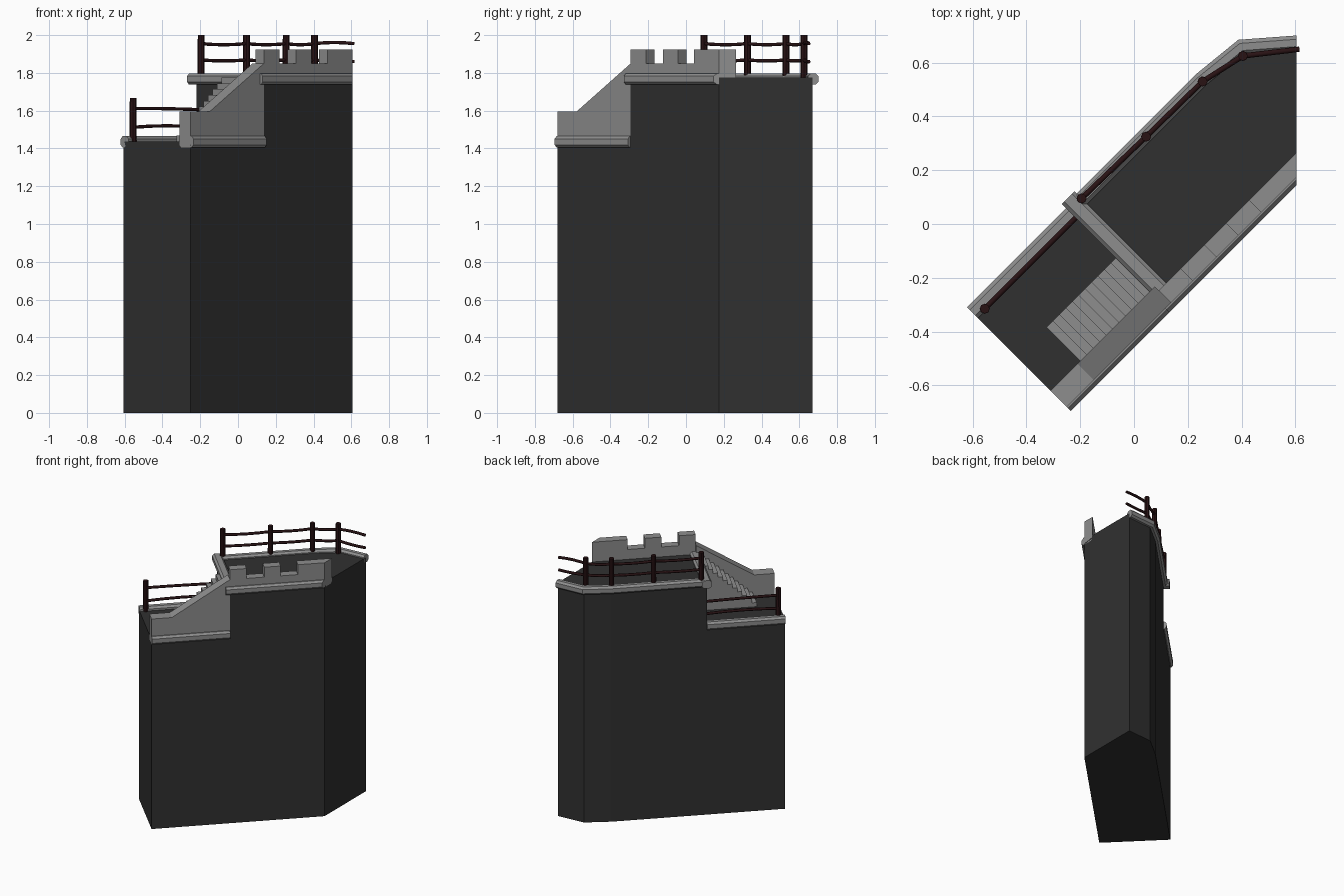
import bpy, bmesh, math
from mathutils import Vector

cube = bpy.data.objects.get("Cube")
if cube:
    bpy.data.objects.remove(cube, do_unlink=True)

R = math.sqrt(0.5)
EDGE = 0.605          # flat side where the wall is cut off
LOW, HIGH = 1.437, 1.775   # the two floor levels
START, STEP = -0.658, -0.11  # lower end and step, along the wall
FRONT, BACK = -0.304, 0.2    # wall faces, across the wall


def material(name, color):
    m = bpy.data.materials.new(name)
    m.use_nodes = True
    m.diffuse_color = (*color, 1)
    bsdf = m.node_tree.nodes["Principled BSDF"]
    bsdf.inputs["Base Color"].default_value = (*color, 1)
    bsdf.inputs["Roughness"].default_value = 0.9
    return m


DARK = material("dark rock", (0.03, 0.03, 0.03))
STONE = material("grey stone", (0.27, 0.27, 0.27))
WOOD = material("dark red wood", (0.022, 0.006, 0.007))


def plan(u, v):
    """Along / across the diagonal wall to plan x, y."""
    return Vector(((u - v) * R, (u + v) * R))


def finish(name, bm, mat, clip=False):
    if clip:
        geom = bm.verts[:] + bm.edges[:] + bm.faces[:]
        cut = bmesh.ops.bisect_plane(bm, geom=geom, plane_co=(EDGE, 0, 0),
                                     plane_no=(1, 0, 0), clear_outer=True)
        edges = [e for e in cut["geom_cut"] if isinstance(e, bmesh.types.BMEdge)]
        bmesh.ops.holes_fill(bm, edges=edges)
    bmesh.ops.recalc_face_normals(bm, faces=bm.faces[:])
    me = bpy.data.meshes.new(name)
    bm.to_mesh(me)
    bm.free()
    me.materials.append(mat)
    ob = bpy.data.objects.new(name, me)
    bpy.context.collection.objects.link(ob)
    return ob


def loft(name, rings, mat, clip=False):
    """Closed solid through matching rings of points."""
    bm = bmesh.new()
    vs = [[bm.verts.new(p) for p in ring] for ring in rings]
    n = len(vs[0])
    for a, b in zip(vs, vs[1:]):
        for i in range(n):
            j = (i + 1) % n
            bm.faces.new((a[i], a[j], b[j], b[i]))
    bm.faces.new(vs[0])
    bm.faces.new(vs[-1])
    return finish(name, bm, mat, clip)


def prism(name, outline, z0, z1, mat):
    return loft(name, [[(p[0], p[1], z) for p in outline] for z in (z0, z1)], mat)


def slab(name, profile, v0, v1, mat, clip=False):
    """Side profile of (along, z) points given thickness across the wall."""
    return loft(name, [[(*plan(u, v), z) for u, z in profile] for v in (v0, v1)],
                mat, clip)


def trim(name, path, inner, outer, z0, z1, clip=False):
    """Chamfered moulding swept with mitred corners; offsets go left of the path."""
    c = 0.014
    section = [(inner + c, z0), (outer - c, z0), (outer, z0 + c), (outer, z1 - c),
               (outer - c, z1), (inner + c, z1), (inner, z1 - c), (inner, z0 + c)]
    dirs = [(b - a).normalized() for a, b in zip(path, path[1:])]
    rings = []
    for i, p in enumerate(path):
        n1, n2 = (Vector((-d.y, d.x)) for d in
                  (dirs[max(i - 1, 0)], dirs[min(i, len(dirs) - 1)]))
        miter = (n1 + n2) / (1 + n1.dot(n2))
        rings.append([(*(p + miter * o), z) for o, z in section])
    return loft(name, rings, STONE, clip)


# Rock body: lower block and taller block
back_bend = [plan(0.555, BACK), Vector((0.4, 0.655)), Vector((EDGE, 0.67))]
prism("lower_body", [plan(START, FRONT), plan(STEP, FRONT),
                     plan(STEP, BACK), plan(START, BACK)], 0, LOW, DARK)
prism("upper_body", [plan(STEP, FRONT), Vector((EDGE, EDGE + FRONT / R))]
      + back_bend[::-1] + [plan(STEP, BACK)], 0, HIGH, DARK)

# Mouldings round the floors
LZ, UZ = (1.405, 1.465), (1.738, 1.797)
trim("lower_back_trim", [plan(START, BACK), plan(STEP, BACK)], -0.037, 0.02, *LZ)
trim("lower_front_trim", [plan(START, 0), plan(STEP, 0)], -0.325, -0.219, *LZ)
trim("upper_front_trim", [plan(-0.14, 0), plan(1, 0)], -0.325, -0.24, *UZ, clip=True)
trim("step_trim", [plan(STEP, -0.3), plan(STEP, 0.243)], -0.04, 0.028, *UZ)
trim("upper_back_trim", [plan(STEP, BACK)] + back_bend[:2] + [Vector((0.7, 0.677))],
     -0.024, 0.031, *UZ, clip=True)

# Stair parapet with sloping top
slab("stair_parapet", [(START, LOW), (STEP, LOW), (STEP, 1.85),
                       (-0.516, 1.595), (START, 1.595)], FRONT, -0.219, STONE)

# Crenellated parapet
profile = [(1, HIGH), (STEP, HIGH)]
for a, b in ((STEP, 0.006), (0.13, 0.245), (0.365, 1)):
    profile += [(a, 1.85), (a, 1.925), (b, 1.925), (b, 1.85)]
slab("battlement", profile[:2] + profile[3:-1], FRONT, -0.24, STONE, clip=True)

# Stairs
count, bottom, top = 11, -0.502, -0.13
tread, rise = (top - bottom) / count, (HIGH - LOW) / count
profile = [(top, LOW), (bottom, LOW)]
for i in range(count):
    u, z = bottom + i * tread, LOW + (i + 1) * rise
    profile += [(u, z), (u + tread, z)]
slab("stairs", profile, -0.219, -0.042, STONE)


# Wooden railings
def post(name, p, z0, z1):
    bm = bmesh.new()
    bmesh.ops.create_cone(bm, cap_ends=True, segments=8, radius1=0.019,
                          radius2=0.018, depth=z1 - z0)
    bmesh.ops.translate(bm, verts=bm.verts[:], vec=(p[0], p[1], (z0 + z1) / 2))
    finish(name, bm, WOOD)


def rail(name, a, b, z0, z1, sag):
    cu = bpy.data.curves.new(name, "CURVE")
    cu.dimensions = "3D"
    cu.bevel_depth = 0.01
    cu.bevel_resolution = 1
    cu.use_fill_caps = True
    sp = cu.splines.new("POLY")
    sp.points.add(4)
    for i, pt in enumerate(sp.points):
        t = i / 4
        p = Vector(a).lerp(Vector(b), t)
        pt.co = (p[0], p[1], z0 + (z1 - z0) * t - sag * 4 * t * (1 - t), 1)
    cu.materials.append(WOOD)
    bpy.context.collection.objects.link(bpy.data.objects.new(name, cu))


upper = [(-0.195, 0.095), (0.045, 0.325), (0.255, 0.53), (0.405, 0.625), (0.615, 0.65)]
for i, p in enumerate(upper[:-1]):
    post(f"upper_post_{i + 1}", p, HIGH, 2.0)
    last = i == 3
    rail(f"upper_top_rail_{i + 1}", p, upper[i + 1], 1.955, 1.955, -0.006 if last else 0.006)
    rail(f"upper_low_rail_{i + 1}", p, upper[i + 1], 1.868, 1.86 if last else 1.868, 0.004)

lower = ((-0.555, -0.315), plan(STEP, 0.17))
post("lower_post", lower[0], LOW, 1.668)
rail("lower_top_rail", *lower, 1.612, 1.605, -0.002)
rail("lower_low_rail", *lower, 1.512, 1.512, -0.008)
